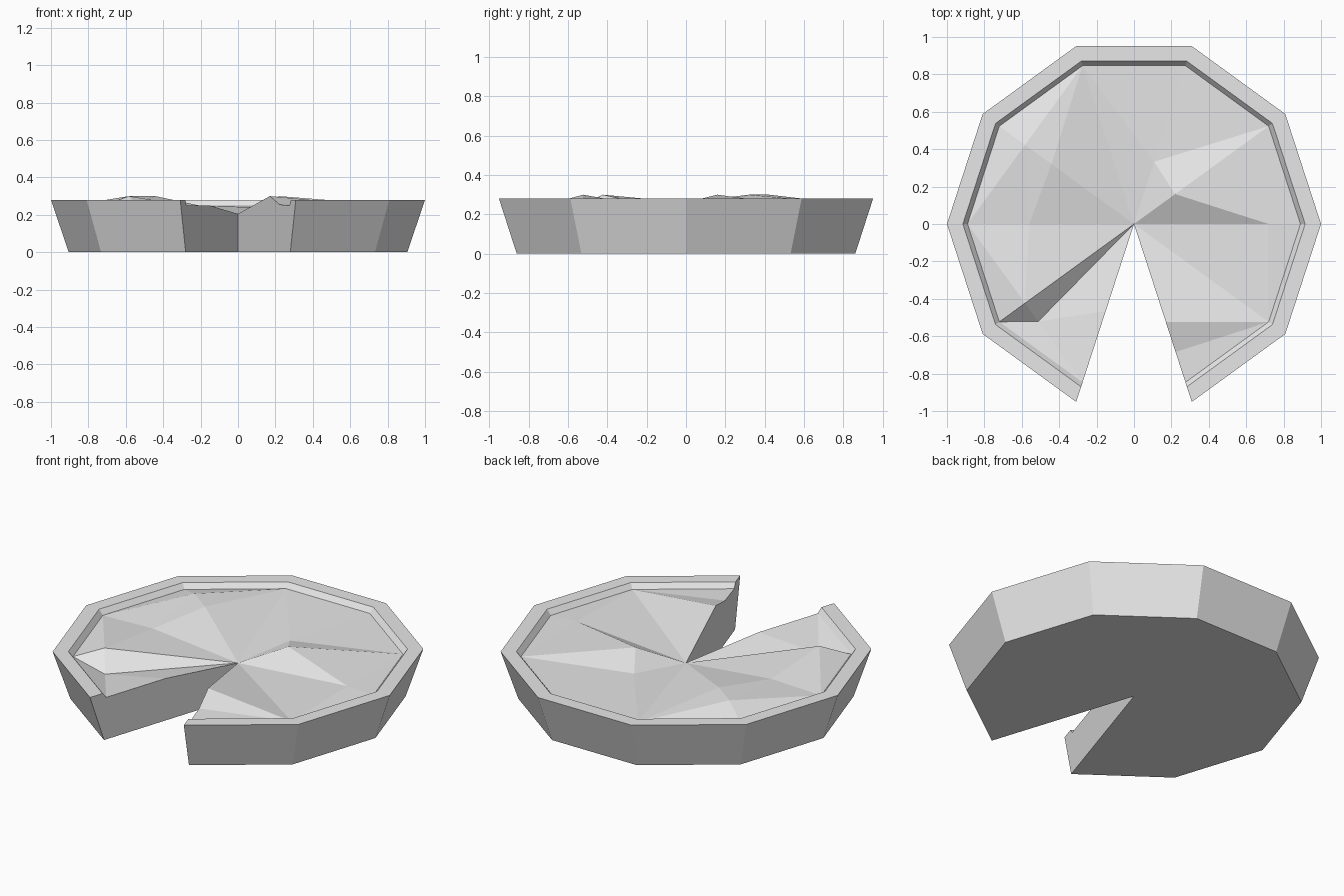
import bpy, bmesh
from math import radians, cos, sin

if "Cube" in bpy.data.objects:
    bpy.data.objects.remove(bpy.data.objects["Cube"], do_unlink=True)

grey = bpy.data.materials.new("plain_grey")
grey.use_nodes = True
grey.diffuse_color = (0.8, 0.8, 0.8, 1)
grey.node_tree.nodes["Principled BSDF"].inputs["Base Color"].default_value = (0.8, 0.8, 0.8, 1)

HEIGHT = 0.28
ANGLES = [288 + 36 * i for i in range(10)]     # the slice before 288 is missing
CENTRE, EDGE = (0, 0.205), (0.89, 0.25)        # radius, height

# Bumps of the filling along each spoke: radius, height
BUMPS = {
    288: [(0.55, 0.3), (0.72, 0.255)],
    360: [(0.72, 0.26)],
    396: [(0.272, 0.3)],
    432: [(0.35, 0.24)],
    504: [(0.545, 0.3), (0.72, 0.3)],
    540: [(0.56, 0.26)],
    576: [(0.72, 0.3)],
    612: [(0.49, 0.25)],
}


def polar(angle, point):
    r, z = point
    return (r * cos(radians(angle)), r * sin(radians(angle)), z)


def finish(bm, name):
    bmesh.ops.remove_doubles(bm, verts=bm.verts, dist=0.0005)
    bmesh.ops.triangulate(bm, faces=[f for f in bm.faces if len(f.verts) > 4])
    mesh = bpy.data.meshes.new(name)
    bm.to_mesh(mesh)
    bm.free()
    mesh.materials.append(grey)
    obj = bpy.data.objects.new(name, mesh)
    bpy.context.collection.objects.link(obj)


def face(bm, points):
    return bm.faces.new([bm.verts.new(p) for p in points])


def spoke(angle):
    return [CENTRE] + BUMPS.get(angle, []) + [EDGE]


# Crust: base, sloping side, flat rim and inner lip
bm = bmesh.new()
shell = [(0, 0), (0.905, 0), (1, HEIGHT), (0.915, HEIGHT), EDGE]
for a, b in zip(ANGLES, ANGLES[1:]):
    face(bm, [polar(a, shell[0]), polar(b, shell[1]), polar(a, shell[1])])
    for low, high in zip(shell[1:], shell[2:]):
        face(bm, [polar(a, low), polar(b, low), polar(b, high), polar(a, high)])

# Cut walls on either side of the missing slice
for angle, flip in ((ANGLES[0], False), (ANGLES[-1], True)):
    outline = [polar(angle, p) for p in shell + spoke(angle)[-2::-1]]
    face(bm, outline[::-1] if flip else outline)
finish(bm, "crust")

# Filling: lumpy surface zipped together between neighbouring spokes
lines = [[(p[0], polar(a, p)) for p in spoke(a)] for a in ANGLES]
hollow = (0.73, polar(225.5, (0.73, 0.2)))     # dip beside one ridge
lines.insert(-1, [lines[0][0], hollow, lines[-1][-1]])

bm = bmesh.new()
for left, right in zip(lines, lines[1:]):
    face(bm, [left[0][1], left[1][1], right[1][1]])
    i = j = 1
    while i < len(left) - 1 or j < len(right) - 1:
        step_left = j == len(right) - 1 or (i < len(left) - 1 and left[i][0] <= right[j][0])
        tip = left[i + 1] if step_left else right[j + 1]
        if tip[1] not in (left[i][1], right[j][1]):
            face(bm, [left[i][1], tip[1], right[j][1]])
        if step_left:
            i += 1
        else:
            j += 1
finish(bm, "filling")
